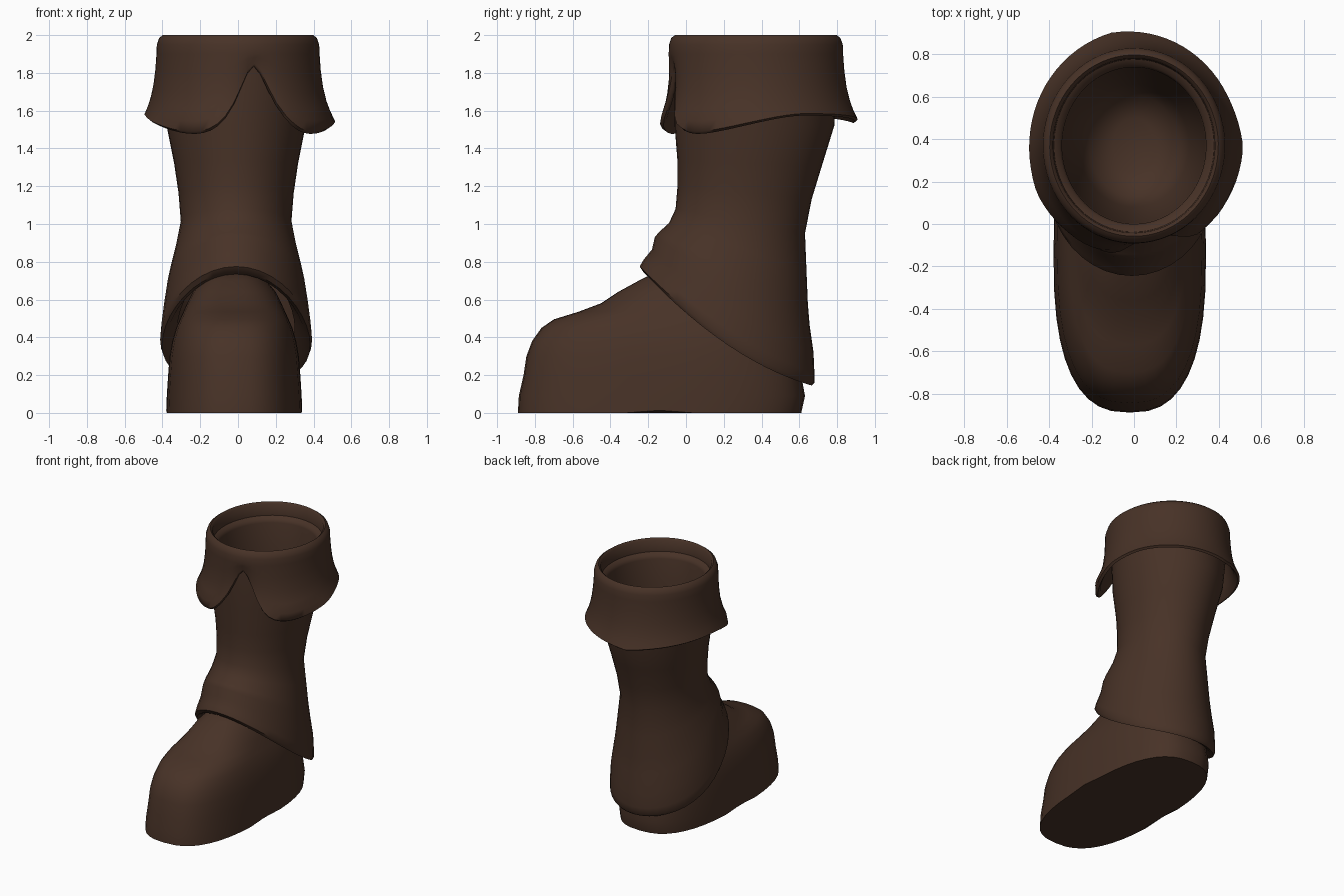
import bpy, bmesh
from math import sin, cos, pi, exp

cube = bpy.data.objects.get("Cube")
if cube:
    bpy.data.objects.remove(cube)

leather = bpy.data.materials.new("dark brown leather")
leather.use_nodes = True
colour = (0.064, 0.032, 0.020, 1)
leather.diffuse_color = colour
bsdf = next(n for n in leather.node_tree.nodes if n.type == "BSDF_PRINCIPLED")
bsdf.inputs["Base Color"].default_value = colour
bsdf.inputs["Roughness"].default_value = 0.8


def loft(name, rings, cap_start=False, cap_end=False, angle=0.8):
    """Skin a list of closed rings with quads."""
    bm = bmesh.new()
    loops = [[bm.verts.new(p) for p in ring] for ring in rings]
    for a, b in zip(loops, loops[1:]):
        for i in range(len(a)):
            j = (i + 1) % len(a)
            bm.faces.new((a[i], a[j], b[j], b[i]))
    if cap_start:
        bm.faces.new(loops[0][::-1])
    if cap_end:
        bm.faces.new(loops[-1])
    bmesh.ops.recalc_face_normals(bm, faces=bm.faces[:])
    mesh = bpy.data.meshes.new(name)
    bm.to_mesh(mesh)
    bm.free()
    mesh.materials.append(leather)
    obj = bpy.data.objects.new(name, mesh)
    bpy.context.collection.objects.link(obj)
    bpy.ops.object.select_all(action="DESELECT")
    obj.select_set(True)
    bpy.context.view_layer.objects.active = obj
    bpy.ops.object.shade_smooth_by_angle(angle=angle)
    return obj


def angles(count, start=0.0):
    return [start + 2 * pi * i / count for i in range(count)]


def power(value, p):
    return abs(value) ** p * (1 if value >= 0 else -1)


# Foot: level rounded outlines stacked from sole to instep
def foot_ring(z, front, back, width):
    ring = []
    for t in angles(40):
        x = -0.02 + width * power(sin(t), 0.77)
        y = (front + back) / 2 - (back - front) / 2 * power(cos(t), 0.77)
        arch = 0.02 * max(0, 1 - abs(y + 0.1) / 0.13) if z == 0 else 0
        ring.append((x, y, z + arch))
    return ring


foot_layers = [  # height, front, back, half width
    (0, -0.89, 0.61, 0.36), (0.09, -0.885, 0.63, 0.357),
    (0.2, -0.86, 0.61, 0.35), (0.3, -0.845, 0.6, 0.342),
    (0.38, -0.815, 0.59, 0.328), (0.45, -0.765, 0.58, 0.308),
    (0.495, -0.70, 0.56, 0.288), (0.535, -0.57, 0.54, 0.27),
    (0.58, -0.45, 0.5, 0.25), (0.64, -0.36, 0.45, 0.22),
    (0.70, -0.25, 0.4, 0.17), (0.74, -0.17, 0.35, 0.12),
]
loft("foot", [foot_ring(*layer) for layer in foot_layers], True, True)


# Shaft: rings that tilt from the slanted ankle hem to level at the top
def shaft_ring(front, front_z, back, back_z, width, sag=0.0):
    ring = []
    for t in angles(40):
        k = (1 - cos(t)) / 2
        ring.append((-0.01 + width * sin(t),
                     front + (back - front) * k,
                     front_z + (back_z - front_z) * k - sag * sin(t) ** 2))
    return ring


shaft_rings = [  # front y, z, back y, z, half width, sag
    (-0.10, 0.80, 0.58, 0.24, 0.31, 0.07),
    (-0.19, 0.735, 0.63, 0.17, 0.37, 0.08),
    (-0.225, 0.745, 0.665, 0.145, 0.392, 0.085),
    (-0.245, 0.775, 0.68, 0.16, 0.402, 0.08),
    (-0.225, 0.81, 0.68, 0.21, 0.398, 0.07),
    (-0.18, 0.865, 0.675, 0.32, 0.385, 0.05),
    (-0.165, 0.93, 0.655, 0.46, 0.365, 0.02),
    (-0.145, 0.955, 0.645, 0.58, 0.348, 0.01),
    (-0.09, 1.005, 0.638, 0.75, 0.32, 0),
    (-0.055, 1.08, 0.63, 0.95, 0.293, 0),
    (-0.045, 1.2, 0.665, 1.13, 0.305, 0),
    (-0.045, 1.33, 0.72, 1.31, 0.328, 0),
    (-0.06, 1.52, 0.785, 1.52, 0.368, 0),
    (-0.06, 1.75, 0.80, 1.75, 0.39, 0),
    (-0.06, 1.92, 0.80, 1.92, 0.40, 0),
]
loft("shaft", [shaft_ring(*r) for r in shaft_rings])

# Cuff: folded-over top with a scalloped, notched hem, and the lining inside
NOTCH = 0.21
CUFF_ANGLES = angles(72, NOTCH)


def hem_height(t):
    d = (t - NOTCH + pi) % (2 * pi) - pi
    rise = min(1, max(0, (abs(d) - 0.65) / 1.25))
    drop = max(0, (abs(d) - 1.9) / 1.24)
    return (1.48 + 0.1 * rise * rise * (3 - 2 * rise) - 0.04 * drop ** 2
            + 0.36 * exp(-(abs(d) / 0.29) ** 1.8))


def cuff_point(t, radius, z):
    return (radius * sin(t), 0.37 - (radius + 0.03) * cos(t), z)


def flare(z):
    low = max(0, 1.9 - z) / 0.35
    return 0.432 + 0.022 * low + 0.058 * low ** 3


def draped_ring(share, inset=0.0, lift=0.0):
    ring = []
    for t in CUFF_ANGLES:
        z = 1.9 + (hem_height(t) - 1.9) * share
        # The scallops hang a little closer to the leg at the front
        radius = min(flare(z), 0.515) - 0.025 * max(0, cos(t)) * share
        ring.append(cuff_point(t, radius - inset, z + lift))
    return ring


def level_ring(radius, z):
    return [cuff_point(t, radius, z) for t in CUFF_ANGLES]


cuff = [draped_ring(s, 0.035, 0.01) for s in (0.1, 0.5, 0.8, 0.96)]
cuff += [draped_ring(1.0, 0.018, -0.006)]
cuff += [draped_ring(s) for s in (0.985, 0.85, 0.7, 0.5, 0.25, 0)]
cuff += [level_ring(r, z) for r, z in (
    (0.43, 1.95), (0.418, 1.985), (0.398, 2.0), (0.382, 1.985),
    (0.378, 1.9), (0.35, 1.885), (0.34, 1.86), (0.335, 1.6),
    (0.30, 1.35), (0.26, 1.12), (0.21, 0.98), (0.1, 0.92))]
loft("cuff_and_lining", cuff, cap_end=True, angle=1.0)
